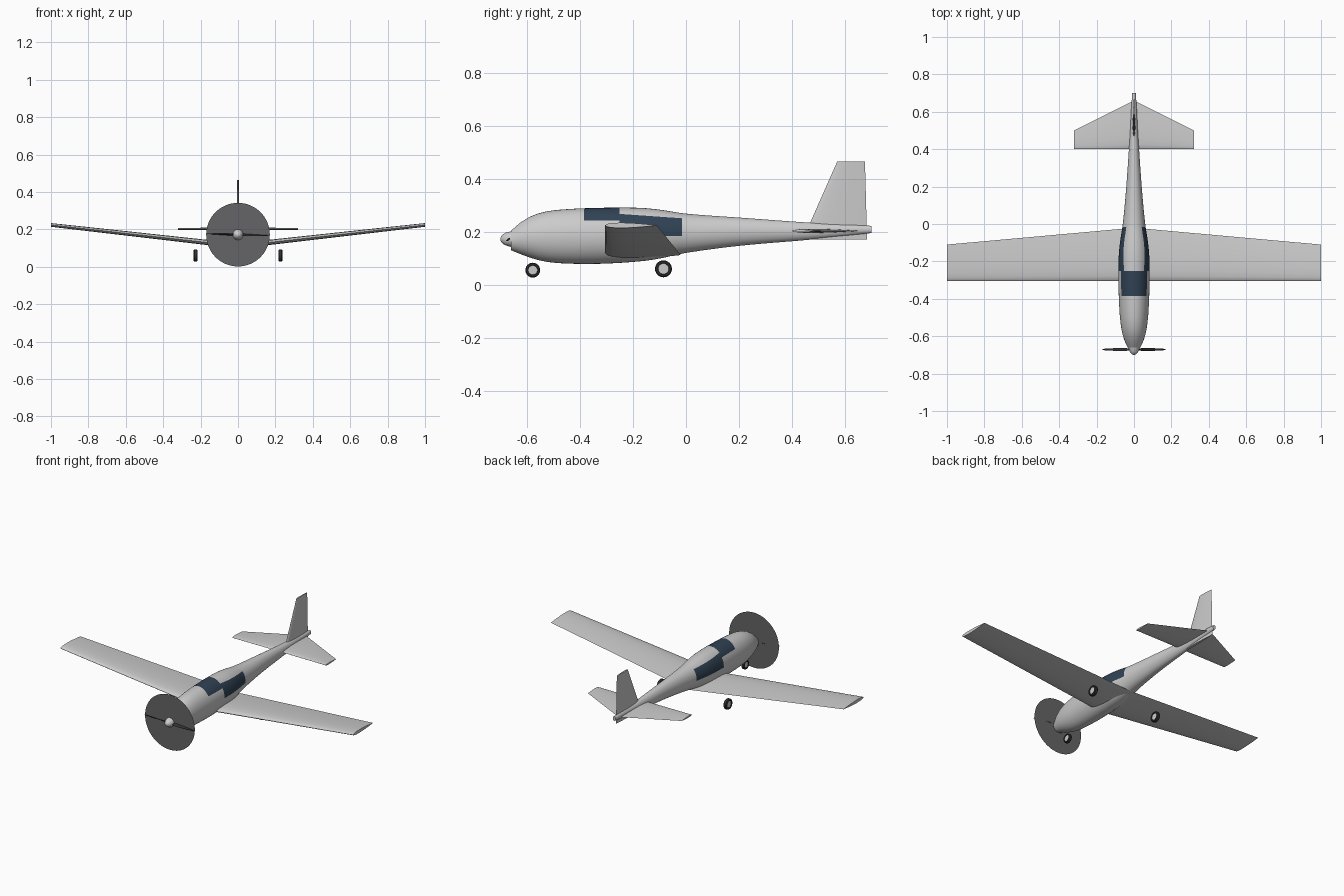
import bpy, bmesh
from math import sin, cos, pi, sqrt
from mathutils import Vector

cube = bpy.data.objects.get("Cube")
if cube:
    bpy.data.objects.remove(cube)


def material(name, r, g, b):
    m = bpy.data.materials.new(name)
    m.use_nodes = True
    m.diffuse_color = (r, g, b, 1)
    m.node_tree.nodes["Principled BSDF"].inputs["Base Color"].default_value = (r, g, b, 1)
    return m


PAINT = material("light_grey_paint", 0.6, 0.6, 0.6)
GLASS = material("blue_black_glass", 0.03, 0.055, 0.09)
BLUR = material("propeller_disc_grey", 0.13, 0.13, 0.135)
DARK = material("dark_rubber", 0.03, 0.03, 0.03)
HUB = material("hub_grey", 0.6, 0.6, 0.6)


def finish(bm, name, mats, angle=0.6):
    bmesh.ops.recalc_face_normals(bm, faces=bm.faces)
    me = bpy.data.meshes.new(name)
    bm.to_mesh(me)
    bm.free()
    ob = bpy.data.objects.new(name, me)
    bpy.context.collection.objects.link(ob)
    for m in mats:
        me.materials.append(m)
    bpy.ops.object.select_all(action="DESELECT")
    ob.select_set(True)
    bpy.context.view_layer.objects.active = ob
    bpy.ops.object.shade_smooth_by_angle(angle=angle)
    return ob


def loft(sections):
    """Skin closed sections of equal point count and cap both ends."""
    bm = bmesh.new()
    rings = [[bm.verts.new(p) for p in s] for s in sections]
    n = len(rings[0])
    for a, b in zip(rings, rings[1:]):
        for i in range(n):
            j = (i + 1) % n
            bm.faces.new((a[i], a[j], b[j], b[i]))
    bm.faces.new(rings[0])
    bm.faces.new(rings[-1])
    return bm


def foil(lead, trail, thick, n=10):
    """Closed wing section as (chord position, height) pairs."""
    pts = []
    for i in range(2 * n):
        c = (1 + cos(pi * i / n)) / 2
        h = thick * 5 * (0.2969 * sqrt(c) - 0.126 * c - 0.3516 * c**2 + 0.2843 * c**3 - 0.1036 * c**4)
        pts.append((lead + c * (trail - lead), h if i < n else -h))
    return pts


def interp(table, y):
    """Smooth (cubic) interpolation along the station table."""
    k = max(i for i in range(len(table) - 1) if table[i][0] <= y or i == 0)
    a, b = table[k], table[k + 1]
    p, q = table[max(k - 1, 0)], table[min(k + 2, len(table) - 1)]
    d = b[0] - a[0]
    t = (y - a[0]) / d
    out = []
    for i in range(1, len(a)):
        m0 = (b[i] - p[i]) / (b[0] - p[0]) * d
        m1 = (q[i] - a[i]) / (q[0] - a[0]) * d
        out.append((2*t**3 - 3*t**2 + 1) * a[i] + (t**3 - 2*t**2 + t) * m0
                   + (3*t**2 - 2*t**3) * b[i] + (t**3 - t**2) * m1)
    return out


# Fuselage stations: y, bottom, top, half width
STATIONS = [
    (-0.66, 0.13, 0.204, 0.034), (-0.61, 0.11, 0.245, 0.056), (-0.55, 0.091, 0.271, 0.069),
    (-0.475, 0.081, 0.283, 0.077), (-0.325, 0.079, 0.29, 0.083), (-0.175, 0.088, 0.29, 0.082),
    (-0.098, 0.099, 0.283, 0.075), (0.0, 0.12, 0.268, 0.06), (0.204, 0.147, 0.253, 0.041),
    (0.468, 0.17, 0.234, 0.023), (0.7, 0.195, 0.222, 0.01)]
stops = sorted({-0.66 + i * 0.034 for i in range(41)} | {-0.385, -0.25, -0.015, 0.7})
rings = []
for y in stops:
    low, high, w = interp(STATIONS, y)
    mid, h = (low + high) / 2, (high - low) / 2
    rings.append([(w * cos(2 * pi * i / 40), y, mid + h * sin(2 * pi * i / 40)) for i in range(40)])
bm = loft(rings)

# Windscreen and side windows are cut into the skin
TOP_EDGE = Vector((0, 0.07, 1))


def cut(y0, y1, point, normal):
    faces = [f for f in bm.faces if y0 < f.calc_center_median().y < y1]
    geom = set(faces) | {e for f in faces for e in f.edges} | {v for f in faces for v in f.verts}
    bmesh.ops.bisect_plane(bm, geom=list(geom), plane_co=point, plane_no=normal)


cut(-0.385, -0.25, (0, 0, 0.243), (0, 0, 1))
cut(-0.25, -0.015, (0, 0, 0.184), (0, 0, 1))
cut(-0.25, -0.015, (0, -0.25, 0.267), TOP_EDGE)
for f in bm.faces:
    c = f.calc_center_median()
    screen = -0.385 < c.y < -0.25 and c.z > 0.243
    side = -0.25 < c.y < -0.015 and c.z > 0.184 and (c - Vector((0, -0.25, 0.267))).dot(TOP_EDGE) < 0
    f.material_index = int(screen or side)
finish(bm, "fuselage", [PAINT, GLASS])

# Wing with dihedral, tailplane and fin
finish(loft([[(x, y, 0.112 + 0.112 * abs(x) + h) for y, h in foil(-0.305, -0.02 - 0.09 * abs(x), 0.03 - 0.01 * abs(x))]
             for x in (-1, 0, 1)]), "wing", [PAINT])
finish(loft([[(x, y, 0.203 + h) for y, h in foil(0.4, 0.66 - 0.5 * abs(x), 0.016 - 0.02 * abs(x))]
             for x in (-0.32, 0, 0.32)]), "tailplane", [PAINT])
finish(loft([[(h, y, z) for y, h in foil(lead, trail, thick)]
             for z, lead, trail, thick in ((0.17, 0.44, 0.683, 0.016), (0.464, 0.57, 0.675, 0.009))]),
       "fin", [PAINT])


# Spinner, blurred disc and twisted blades
AXIS_Z = 0.172
finish(loft([[(r * cos(pi * i / 12), y, AXIS_Z + r * sin(pi * i / 12)) for i in range(24)]
             for y, r in ((-0.7, 0.004), (-0.697, 0.011), (-0.69, 0.018), (-0.68, 0.024), (-0.657, 0.03))]),
       "spinner", [PAINT])
bm = bmesh.new()
bm.faces.new([bm.verts.new((0.17 * cos(pi * i / 32), -0.664, AXIS_Z + 0.17 * sin(pi * i / 32))) for i in range(64)])
finish(bm, "propeller_disc", [BLUR])
for side, name in ((1, "left_blade"), (-1, "right_blade")):
    sections = []
    for r, chord, pitch in ((0.015, 0.016, 0.9), (0.06, 0.02, 0.6), (0.12, 0.014, 0.4), (0.168, 0.007, 0.3)):
        sections.append([(side * r, -0.671 + u * cos(pitch) - v * sin(pitch),
                          AXIS_Z - side * 0.03 * r + side * (u * sin(pitch) + v * cos(pitch)))
                         for u, v in foil(-chord / 2, chord / 2, 0.003, 5)])
    finish(loft(sections), name, [DARK])


# Wheels: rounded tyre with an inset hub on both faces
def wheel(name, x, y, z, radius, half):
    profile = [(-half * 0.7, 0.62), (-half, 0.68), (-half, 0.88), (-half * 0.6, 1),
               (half * 0.6, 1), (half, 0.88), (half, 0.68), (half * 0.7, 0.62)]
    bm = loft([[(x + dx, y + s * radius * cos(pi * i / 12), z + s * radius * sin(pi * i / 12))
                for i in range(24)] for dx, s in profile])
    for f in bm.faces:
        f.material_index = int(len(f.verts) > 4)
    finish(bm, name, [DARK, HUB])


wheel("nose_wheel", 0, -0.578, 0.055, 0.028, 0.01)
wheel("left_main_wheel", 0.227, -0.085, 0.06, 0.032, 0.011)
wheel("right_main_wheel", -0.227, -0.085, 0.06, 0.032, 0.011)
